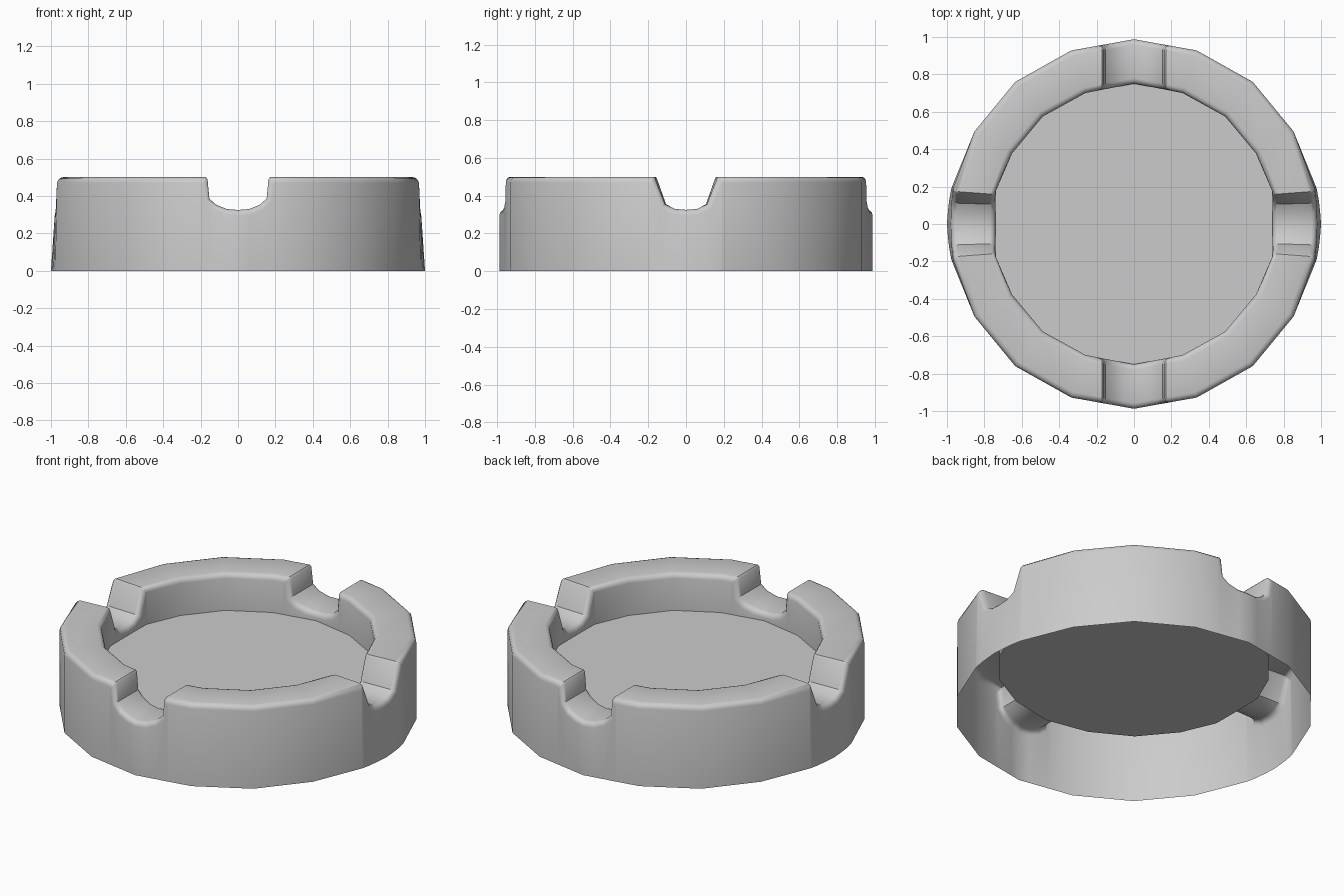
import bpy, bmesh, math
from mathutils import Vector

if "Cube" in bpy.data.objects:
    bpy.data.objects.remove(bpy.data.objects["Cube"])

BEVEL = 0.03      # rounded lip size
FLOOR_Z = 0.275   # height of the dish floor

# One quadrant, from the middle of the back notch to the middle of the right notch.
# (outer xy, inner xy, rim height, direction into the material, outward flare at the foot)
A = -0.18         # slope of the wall beside the back notch
stations = [
    ((0, .988), (0, .75), .325, (0, 0, -1), 0),
    ((.06, .977), (.06, .739), .33, (.15, .15 * A, -1), 0),
    ((.115, .967), (.115, .728), .352, (.45, .45 * A, -.9), 0),
    ((.153, .961), (.153, .721), .385, (.8, .8 * A, -.6), 0),
    ((.163, .959), (.163, .719), .49, (.95, .95 * A, -.9), 0),
    ((.172, .957), (.172, .717), .5, (.85, .85 * A, -1), 0),
    ((.335, .928), (.26, .70), .5, (0, 0, -1), 0),
    ((.635, .76), (.487, .575), .5, (0, 0, -1), 0),
    ((.853, .495), (.652, .377), .5, (0, 0, -1), 0),
    ((.966, .175), (.738, .158), .5, (0, .65, -1), .009),
    ((.968, .165), (.738, .152), .49, (0, .75, -.8), .009),
    ((.974, .112), (.74, .105), .355, (0, .75, -.75), .013),
    ((.978, .06), (.74, .06), .33, (0, .25, -1), .017),
    ((.980, 0), (.74, 0), .325, (0, 0, -1), .02),
]

# Rounded lip: (distance from the wall, drop into the material)
lip = [(BEVEL * (1 - math.cos(t)), BEVEL * (1 - math.sin(t)))
       for t in (0, math.pi / 6, math.pi / 3, math.pi / 2)]

bm = bmesh.new()
columns = []
for outer, inner, h, into, flare in stations:
    o, n, d = Vector((*outer, h)), Vector((*inner, h)), Vector(into)
    across = (n - o).normalized()
    pts = [o + across * r + d * k for r, k in lip]
    pts += [n - across * r + d * k for r, k in reversed(lip)]
    foot = Vector((pts[0].x + flare, pts[0].y, 0))
    base = Vector((pts[-1].x, pts[-1].y, FLOOR_Z))
    columns.append([bm.verts.new(p) for p in [foot] + pts + [base]])

# Outer wall, rim with notches, inner wall
for a, b in zip(columns, columns[1:]):
    for j in range(len(a) - 1):
        bm.faces.new((a[j], a[j + 1], b[j + 1], b[j]))

# Dish floor
centre = bm.verts.new((0, 0, FLOOR_Z))
bm.faces.new([centre] + [c[-1] for c in reversed(columns)])

mesh = bpy.data.meshes.new("notched_dish")
bm.to_mesh(mesh)
bm.free()
dish = bpy.data.objects.new("notched_dish", mesh)
bpy.context.collection.objects.link(dish)
bpy.context.view_layer.objects.active = dish
dish.select_set(True)

# Mirror the quadrant to the full ring
mirror = dish.modifiers.new("mirror", 'MIRROR')
mirror.use_axis = (True, True, False)
mirror.merge_threshold = 0.0005
bpy.ops.object.modifier_apply(modifier=mirror.name)
bpy.ops.object.shade_smooth_by_angle(angle=math.radians(40))
